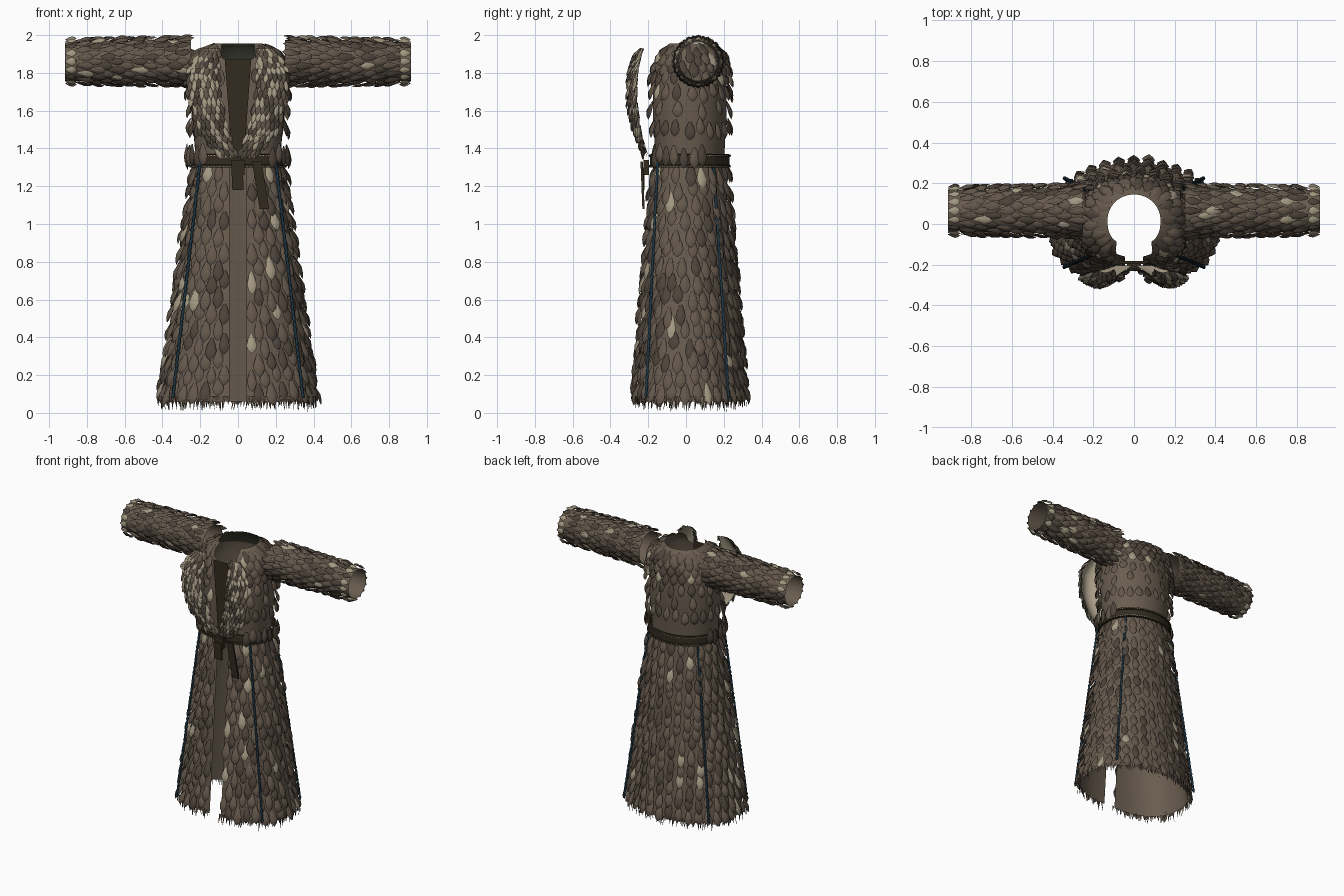
import bpy, bmesh, math, random
from mathutils import Vector

random.seed(4)
cube = bpy.data.objects.get("Cube")
if cube:
    bpy.data.objects.remove(cube)

PALETTE = {
    "brown feather": (0.125, 0.094, 0.069),
    "dark feather": (0.075, 0.056, 0.042),
    "tan feather": (0.36, 0.31, 0.22),
    "lining brown": (0.142, 0.109, 0.079),
    "pale backing": (0.42, 0.36, 0.26),
    "belt leather": (0.033, 0.024, 0.014),
    "blue cord": (0.012, 0.037, 0.058),
    "olive collar": (0.05, 0.052, 0.034),
}
NAMES = list(PALETTE)
MATS = []
for label, rgb in PALETTE.items():
    m = bpy.data.materials.new(label)
    m.use_nodes = True
    m.diffuse_color = (*rgb, 1)
    m.node_tree.nodes["Principled BSDF"].inputs["Base Color"].default_value = (*rgb, 1)
    MATS.append(m)
BROWN, DARK, TAN, LINING, PALE, BELT, BLUE, OLIVE = range(len(NAMES))
CY = 0.02
DOWN = Vector((0, 0, -1))


def finish(bm, name, smooth=True):
    me = bpy.data.meshes.new(name)
    bm.to_mesh(me)
    bm.free()
    for m in MATS:
        me.materials.append(m)
    for p in me.polygons:
        p.use_smooth = smooth
    ob = bpy.data.objects.new(name, me)
    bpy.context.collection.objects.link(ob)


def grid(bm, rows, mat, closed=False):
    """Skin a list of equally long point rows."""
    vs = [[bm.verts.new(p) for p in row] for row in rows]
    n = len(vs[0])
    for r0, r1 in zip(vs, vs[1:]):
        for i in range(n if closed else n - 1):
            j = (i + 1) % n
            bm.faces.new((r0[i], r0[j], r1[j], r1[i])).material_index = mat


LEAF = ((0, 0.22), (0.28, 0.7), (0.58, 1), (0.83, 0.68))


def feather(bm, p, d, n, length, width, mat, lift=0.2):
    """Domed leaf-shaped feather rooted at p, running along d, facing n."""
    d = (d + n * lift).normalized()
    side = d.cross(n).normalized()
    n = side.cross(d)
    rows = []
    for t, w in LEAF:
        c = p + d * (t * length)
        rows.append([bm.verts.new(c - side * w * width / 2),
                     bm.verts.new(c + n * width * 0.34 * w),
                     bm.verts.new(c + side * w * width / 2)])
    tip = bm.verts.new(p + d * length)
    for a, b in zip(rows, rows[1:]):
        for i in (0, 1):
            bm.faces.new((a[i], a[i + 1], b[i + 1], b[i])).material_index = mat
    for i in (0, 1):
        bm.faces.new((rows[-1][i], rows[-1][i + 1], tip)).material_index = mat


def spike(bm, p, d, n, length, mat):
    side = d.cross(n).normalized() * 0.008
    q = p + d * length + side * random.uniform(-2, 2)
    bm.faces.new([bm.verts.new(v) for v in (p - side, p + side, q)]).material_index = mat


def pick(tan=0.06):
    r = random.random()
    return TAN if r < tan else DARK if r < tan + 0.28 else BROWN


# Coat cross-section: (z, half width, half depth), squarer at the front
PROFILE = ((0.06, 0.4, 0.282), (1.35, 0.22, 0.18), (1.55, 0.245, 0.195), (1.75, 0.25, 0.195),
           (1.85, 0.238, 0.183), (1.92, 0.2, 0.16), (1.955, 0.13, 0.125))


def radii(z):
    for (z0, a0, b0), (z1, a1, b1) in zip(PROFILE, PROFILE[1:]):
        if z <= z1:
            t = (z - z0) / (z1 - z0)
            return a0 + (a1 - a0) * t, b0 + (b1 - b0) * t
    return PROFILE[-1][1:]


def on_coat(z, ang, off=0.0):
    a, b = radii(z)
    c, s = math.cos(ang), math.sin(ang)
    if s < 0:
        s = -max(0, 1 - abs(c) ** 2.6) ** (1 / 2.6)
    return Vector(((a + off) * c, CY + (b + off) * s, z))


def outward(z, ang):
    t = on_coat(z, ang + 0.02) - on_coat(z, ang - 0.02)
    return Vector((t.y, -t.x, 0)).normalized()


def arc(z, gap, count):
    """Angles running round the coat from one front edge to the other."""
    g = math.asin(gap / radii(z)[0])
    return [-math.pi / 2 + g + (2 * math.pi - 2 * g) * i / count for i in range(count + 1)]


# Smooth shells under the feathers, the torso cut away at the throat
bm = bmesh.new()
grid(bm, [[on_coat(z, t) for t in arc(z, 0.045, 72)] for z in (0.06, 0.4, 0.8, 1.1, 1.35)], LINING)
finish(bm, "skirt_lining")
bm = bmesh.new()
grid(bm, [[on_coat(z, t) for t in arc(z, gap, 72)]
          for z, gap in ((1.33, 0.045), (1.45, 0.045), (1.55, 0.045), (1.75, 0.045),
                         (1.86, 0.05), (1.88, 0.085), (1.92, 0.09), (1.955, 0.085))], LINING)
finish(bm, "torso_lining")

# Skirt feathers in staggered rows, with a ragged hem
bm = bmesh.new()
ROWS = 15
for r in range(ROWS):
    z = 0.165 + r * 0.082
    count = int(math.pi * sum(radii(z)) / 0.062)
    angs = arc(z, 0.07, count)
    for i in range(count + (r % 2)):
        ang = angs[i] + (0 if r % 2 else math.pi / count)
        d = on_coat(z - 0.1, ang) - on_coat(z, ang)
        feather(bm, on_coat(z + random.uniform(-0.02, 0.02), ang, 0.002), d.normalized(),
                outward(z, ang), random.uniform(0.1, 0.13), random.uniform(0.05, 0.064),
                pick(), random.uniform(0.2, 0.32))
for ang in arc(0.08, 0.05, 240):
    spike(bm, on_coat(0.09, ang, random.uniform(0, 0.035)), DOWN, outward(0.1, ang),
          random.uniform(0.03, 0.088), pick(0.02))
finish(bm, "skirt_feathers")

# Torso feathers: sparse below the chest, dense on the shoulders, one row over the belt
bm = bmesh.new()
for r, (z, count) in enumerate(((1.415, 30), (1.55, 21), (1.65, 11), (1.74, 20), (1.82, 24),
                                (1.87, 24), (1.91, 24), (1.945, 20))):
    for ang in arc(z, 0.09, count):
        ang += (r % 2) * math.pi / count
        p = on_coat(z + random.uniform(-0.012, 0.012), ang, 0.038 if r == 0 else 0.004)
        over_belt = r == 0 and (p.y > 0.1 or abs(p.x) < 0.17)
        if over_belt or abs(p.x) < (0.1 if z > 1.85 else 0.06) and p.y < 0:
            continue
        d = on_coat(z - 0.08, ang) - on_coat(z, ang)
        feather(bm, p, d.normalized(), outward(z, ang), random.uniform(0.085, 0.1) + (0.02 if r == 0 else 0),
                random.uniform(0.048, 0.062), pick(0.08), 0.1 if r == 0 else 0.3)
finish(bm, "torso_feathers")

# Dark front panel, and the collar band inside the nape
bm = bmesh.new()
grid(bm, [[(x * w, -0.183, z) for x in (-1, 0, 1)] for z, w in ((1.38, 0.035), (1.6, 0.05), (1.87, 0.07))], BELT)
finish(bm, "front_panel")
bm = bmesh.new()
grid(bm, [[on_coat(z, math.pi * i / 24, -0.004) for i in range(25)] for z in (1.85, 1.92, 1.95)], OLIVE)
finish(bm, "collar")

# Sleeves
SY, SZ, X0, X1 = 0.065, 1.86, 0.25, 0.915


def on_sleeve(s, x, ang, off=0.0):
    r = 0.114 - 0.012 * (x - X0) / (X1 - X0) + off
    return Vector((s * x, SY + r * math.cos(ang), SZ + r * math.sin(ang)))


for s, side in ((1, "left"), (-1, "right")):
    bm = bmesh.new()
    ring = [2 * math.pi * i / 28 for i in range(28)]
    grid(bm, [[on_sleeve(s, x, t) for t in ring] for x in (X0, 0.5, 0.7, X1)], LINING, True)
    finish(bm, side + "_sleeve_lining")
    bm = bmesh.new()
    inward = Vector((-s, 0, 0))
    for r in range(11):
        x = X1 - 0.002 - r * 0.058
        for i in range(16):
            ang = 2 * math.pi * (i + 0.5 * (r % 2)) / 16
            n = Vector((0, math.cos(ang), math.sin(ang)))
            cuff = r == 0
            feather(bm, on_sleeve(s, x + (0 if cuff else random.uniform(-0.015, 0.015)), ang,
                                  0.012 if cuff else 0.003),
                    inward, n, 0.06 if cuff else random.uniform(0.08, 0.1),
                    random.uniform(0.038, 0.048), pick(0.8 if cuff else 0.08), 0.1 if cuff else 0.22)
            if r > 8 or i % 2 == 0:
                spike(bm, on_sleeve(s, x, ang, 0.012), inward + n * 0.22, n,
                      random.uniform(0.06, 0.09), DARK)
    finish(bm, side + "_sleeve_feathers")

# Lapels: bowed crescents, pale behind and feathered in front
EDGES = ((1.93, 0.105, 0.18), (1.82, 0.11, 0.25), (1.65, 0.1, 0.245), (1.5, 0.065, 0.205), (1.35, 0.01, 0.09))


def on_lapel(s, v, u):
    """v runs down the lapel, u from its inner to its outer edge."""
    f = min(v, 0.9999) * (len(EDGES) - 1)
    k = int(f)
    z, xi, xo = (p + (q - p) * (f - k) for p, q in zip(EDGES[k], EDGES[k + 1]))
    bow = math.sin(math.pi * (0.12 + 0.88 * v))
    return Vector((s * (xi + (xo - xi) * u), -0.205 - 0.055 * bow - 0.035 * bow * math.sin(math.pi * u), z))


for s, side in ((1, "left"), (-1, "right")):
    bm = bmesh.new()
    grid(bm, [[on_lapel(s, v / 16, u / 6) for u in range(7)] for v in range(17)], PALE)
    finish(bm, side + "_lapel_backing")
    bm = bmesh.new()
    for r in range(15):
        v = r / 15.5
        count = 6 if 1 < r < 12 else 4
        for i in range(count + 1):
            u = (i + 0.5 * (r % 2)) / (count + 0.5)
            p, q = on_lapel(s, v, u), on_lapel(s, v + 0.06, u)
            n = Vector((s * (u - 0.5) * 1.2, -1, 0)).normalized()
            feather(bm, p + n * 0.004, (q - p).normalized(), n, random.uniform(0.06, 0.08),
                    random.uniform(0.024, 0.031), pick(0.5), 0.28)
            if i in (0, count):
                spike(bm, p, (q - p).normalized() + Vector((s * (u - 0.5) * 0.7, 0, 0)), n, 0.05, DARK)
    finish(bm, side + "_lapel_feathers")

# Belt with raised edges, its stitches, knot and hanging ends
bm = bmesh.new()
BAND = ((1.298, 0.022), (1.3, 0.036), (1.312, 0.036), (1.314, 0.03),
        (1.354, 0.03), (1.356, 0.036), (1.368, 0.036), (1.37, 0.022))
grid(bm, [[on_coat(1.34, 2 * math.pi * i / 56, off) + Vector((0, 0, z - 1.34)) for i in range(56)]
          for z, off in BAND], BELT, True)
finish(bm, "belt", False)

bm = bmesh.new()
for z in (1.306, 1.362):
    for i in range(90):
        t = 2 * math.pi * i / 90
        pts = [on_coat(1.34, t + dt, 0.038) + Vector((0, 0, z + dz - 1.34))
               for dt, dz in ((0, -0.002), (0.03, -0.002), (0.03, 0.002), (0, 0.002))]
        bm.faces.new([bm.verts.new(p) for p in pts]).material_index = TAN
finish(bm, "belt_stitches", False)


def strap(name, top, bottom, width, thick=0.012):
    bm = bmesh.new()
    rows = []
    for p in (Vector(top), Vector(bottom)):
        rows.append([p + Vector((x * width / 2, y * thick / 2, 0))
                     for x, y in ((-1, -1), (1, -1), (1, 1), (-1, 1))])
    grid(bm, rows, BELT, True)
    bmesh.ops.holes_fill(bm, edges=bm.edges)
    for f in bm.faces:
        f.material_index = BELT
    finish(bm, name, False)


strap("belt_knot", (0, -0.21, 1.34), (0, -0.21, 1.26), 0.07, 0.03)
strap("short_belt_end", (-0.005, -0.225, 1.3), (0, -0.225, 1.18), 0.06)
strap("long_belt_end", (0.1, -0.235, 1.33), (0.14, -0.225, 1.08), 0.05)

# Beaded cords down the skirt, one front and one back on each side
for s, side in ((1, "left"), (-1, "right")):
    for where, top, bottom in (("front", (0.2, -0.15, 1.33), (0.345, -0.212, 0.08)),
                               ("back", (0.195, 0.145, 1.32), (0.343, 0.226, 0.08))):
        bm = bmesh.new()
        a, b = (Vector((s * p[0], p[1], p[2])) for p in (top, bottom))
        rows = []
        for i in range(81):
            c, r = a.lerp(b, i / 80), 0.01 if i % 2 else 0.006
            rows.append([c + Vector((r * math.cos(k * math.pi / 3), r * math.sin(k * math.pi / 3), 0))
                         for k in range(6)])
        grid(bm, rows, BLUE, True)
        finish(bm, f"{side}_{where}_cord")
